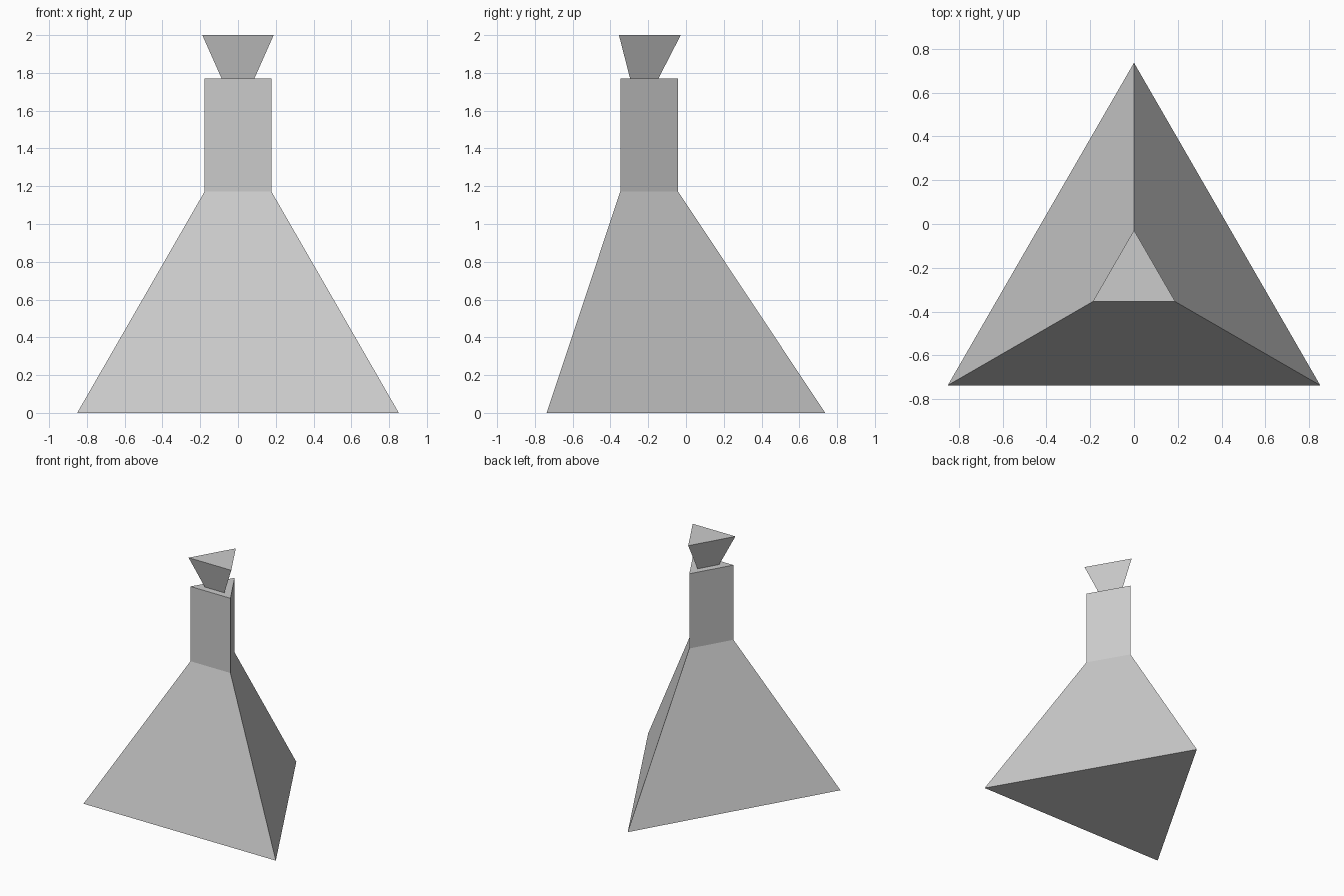
import bpy, bmesh
from math import cos, sin, radians

cube = bpy.data.objects.get("Cube")
if cube:
    bpy.data.objects.remove(cube, do_unlink=True)

AXIS_Y = -0.246  # common vertical axis of the triangular sections

grey = bpy.data.materials.new("plain_grey")
grey.use_nodes = True
colour = (0.6, 0.6, 0.6, 1)
grey.diffuse_color = colour
grey.node_tree.nodes["Principled BSDF"].inputs["Base Color"].default_value = colour


def tri_loft(name, sections):
    """Closed three-sided solid through (radius, z) sections, one corner to the back."""
    bm = bmesh.new()
    rings = []
    for radius, z in sections:
        rings.append([bm.verts.new((radius * cos(radians(a)), AXIS_Y + radius * sin(radians(a)), z))
                      for a in (90, 210, 330)])
    bm.faces.new(rings[0][::-1])
    bm.faces.new(rings[-1])
    for low, high in zip(rings, rings[1:]):
        for i in range(3):
            j = (i + 1) % 3
            bm.faces.new((low[i], low[j], high[j], high[i]))
    bmesh.ops.recalc_face_normals(bm, faces=bm.faces)
    mesh = bpy.data.meshes.new(name)
    bm.to_mesh(mesh)
    bm.free()
    mesh.materials.append(grey)
    obj = bpy.data.objects.new(name, mesh)
    bpy.context.collection.objects.link(obj)
    return obj


# Flared body and straight neck in one shell
tri_loft("flask_body", [(0.983, 0), (0.204, 1.172), (0.204, 1.77)])
# Stopper widening upwards
tri_loft("stopper", [(0.1, 1.77), (0.218, 2.0)])
